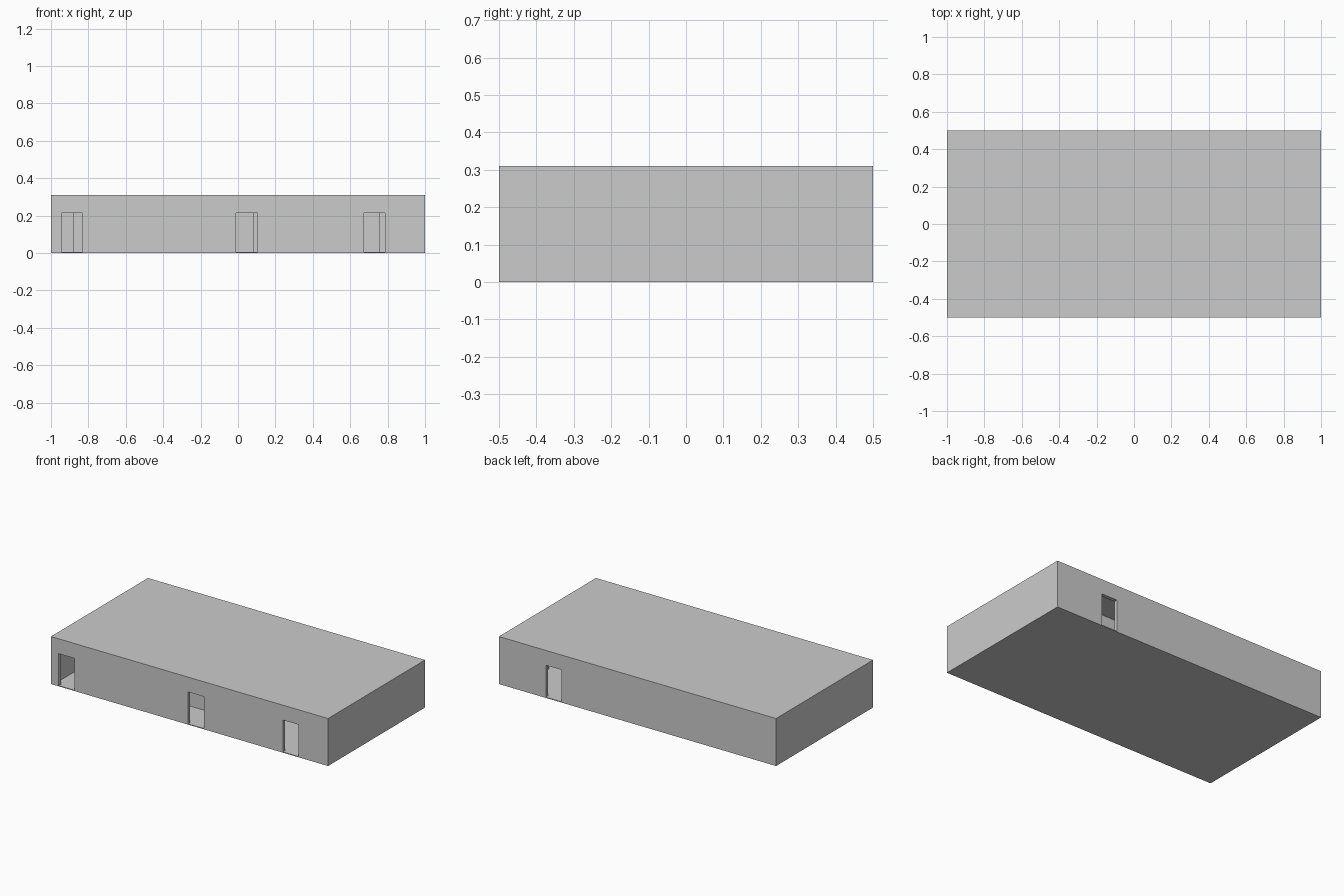
import bpy, bmesh

if "Cube" in bpy.data.objects:
    bpy.data.objects.remove(bpy.data.objects["Cube"])

FLOOR, CEIL, TOP = 0.005, 0.305, 0.31   # slab levels
DOOR_H, DOOR_W = 0.213, 0.113           # door head level and width
T = 0.022                               # wall thickness


def extrude_profile(name, points, direction):
    """Flat outline extruded into a solid."""
    bm = bmesh.new()
    face = bm.faces.new([bm.verts.new(p) for p in points])
    res = bmesh.ops.extrude_face_region(bm, geom=[face], use_keep_orig=True)
    verts = [v for v in res["geom"] if isinstance(v, bmesh.types.BMVert)]
    bmesh.ops.translate(bm, verts=verts, vec=direction)
    bmesh.ops.recalc_face_normals(bm, faces=bm.faces)
    mesh = bpy.data.meshes.new(name)
    bm.to_mesh(mesh)
    bm.free()
    obj = bpy.data.objects.new(name, mesh)
    bpy.context.collection.objects.link(obj)
    return obj


def slab(name, z0, z1):
    pts = [(-1, -0.5, z0), (1, -0.5, z0), (1, 0.5, z0), (-1, 0.5, z0)]
    return extrude_profile(name, pts, (0, 0, z1 - z0))


def wall_x(name, x0, x1, y, doors=()):
    """Wall running along x, with a door notch starting at each given x."""
    pts = [(x0, FLOOR)]
    for d in sorted(doors):
        pts += [(d, FLOOR), (d, DOOR_H), (d + DOOR_W, DOOR_H), (d + DOOR_W, FLOOR)]
    pts += [(x1, FLOOR), (x1, CEIL), (x0, CEIL)]
    return extrude_profile(name, [(x, y, z) for x, z in pts], (0, T, 0))


def wall_y(name, x, y0, y1):
    """Plain wall running along y."""
    pts = [(x, y0, FLOOR), (x, y1, FLOOR), (x, y1, CEIL), (x, y0, CEIL)]
    return extrude_profile(name, pts, (T, 0, 0))


# Floor and flat roof
slab("floor", 0, FLOOR)
slab("roof", CEIL, TOP)

# Outer walls
wall_x("front_wall", -1, 1, -0.5, (-0.944, -0.01, 0.674))
wall_x("back_wall", -1, 1, 0.5 - T, (0.549,))
wall_y("left_wall", -1, -0.5 + T, 0.5 - T)
wall_y("right_wall", 1 - T, -0.5 + T, 0.5 - T)

# Inner walls dividing front rooms, middle rooms and rear corridor
wall_x("front_room_wall", -1 + T, 0.35, -0.29, (-0.88, 0.085))
wall_x("corridor_wall", -1 + T, 1 - T, 0.19 - T, (-0.88, 0.085, 0.76))
wall_y("left_partition", -0.4, -0.5 + T, -0.29)
wall_y("right_partition", 0.35, -0.5 + T, 0.19 - T)
